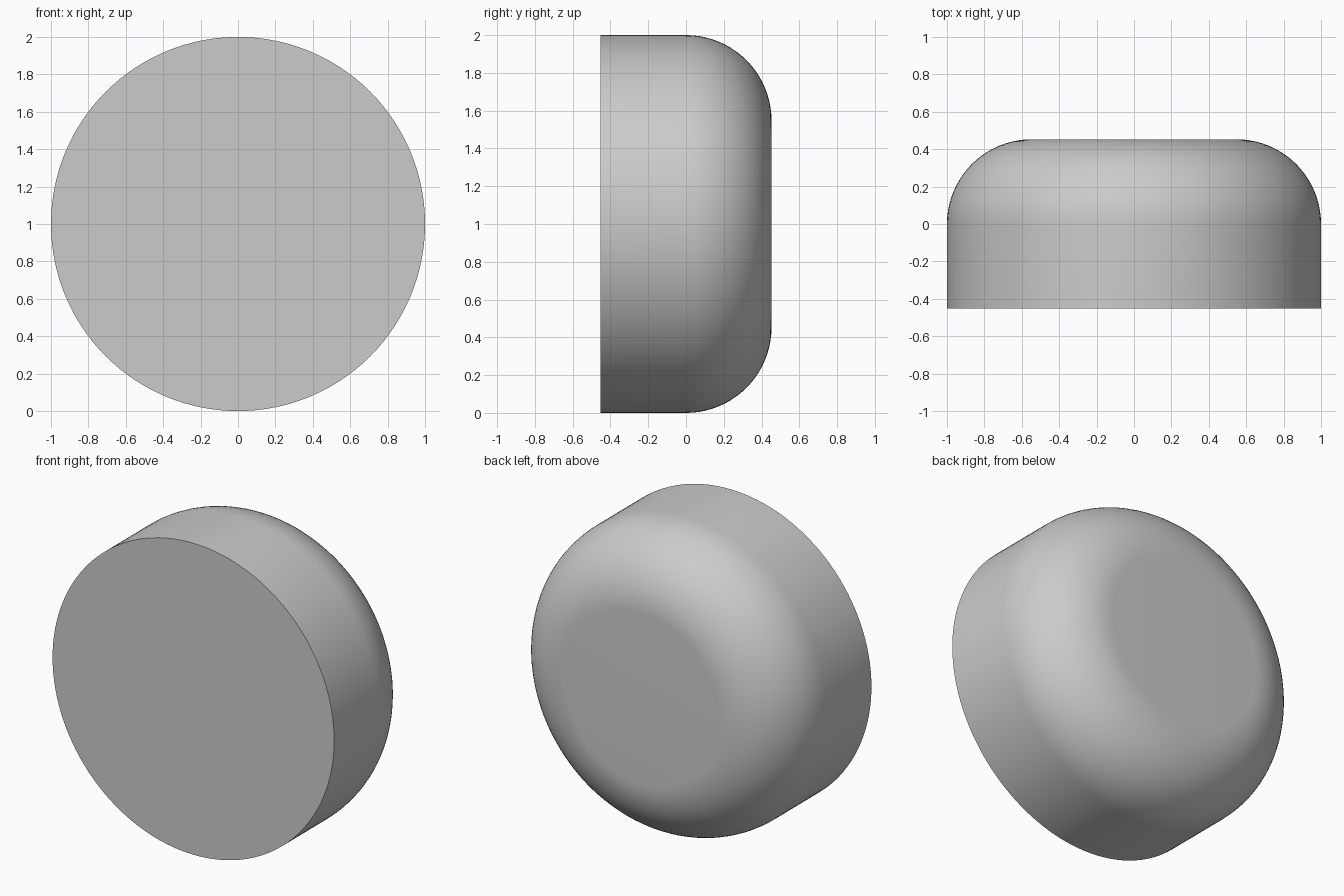
import bpy, bmesh
from math import sin, cos, pi, radians

cube = bpy.data.objects.get("Cube")
if cube:
    bpy.data.objects.remove(cube, do_unlink=True)

RADIUS, HALF_DEPTH, FILLET = 1.0, 0.453, 0.453
SEGMENTS, ARC_STEPS = 128, 20

# Plain grey material
grey = bpy.data.materials.new("plain_grey")
grey.use_nodes = True
colour = (0.6, 0.6, 0.6, 1)
grey.diffuse_color = colour
grey.node_tree.nodes["Principled BSDF"].inputs["Base Color"].default_value = colour

# Side profile: straight wall, then a quarter-round towards the back
profile = [(RADIUS, -HALF_DEPTH)]
for i in range(ARC_STEPS + 1):
    a = pi / 2 * i / ARC_STEPS
    profile.append((RADIUS - FILLET + FILLET * cos(a),
                    HALF_DEPTH - FILLET + FILLET * sin(a)))

# Revolve the profile around the y axis and cap both ends
bm = bmesh.new()
rings = []
for r, y in profile:
    rings.append([bm.verts.new((r * cos(2 * pi * k / SEGMENTS), y,
                                RADIUS + r * sin(2 * pi * k / SEGMENTS)))
                  for k in range(SEGMENTS)])
for low, high in zip(rings, rings[1:]):
    for k in range(SEGMENTS):
        n = (k + 1) % SEGMENTS
        bm.faces.new((low[k], low[n], high[n], high[k]))
bm.faces.new(rings[0])
bm.faces.new(rings[-1])
bmesh.ops.recalc_face_normals(bm, faces=bm.faces)

mesh = bpy.data.meshes.new("rounded_knob")
bm.to_mesh(mesh)
bm.free()
mesh.materials.append(grey)
knob = bpy.data.objects.new("rounded_knob", mesh)
bpy.context.collection.objects.link(knob)

# Smooth wall and quarter-round, sharp front rim
bpy.ops.object.select_all(action="DESELECT")
knob.select_set(True)
bpy.context.view_layer.objects.active = knob
bpy.ops.object.shade_smooth_by_angle(angle=radians(30))
